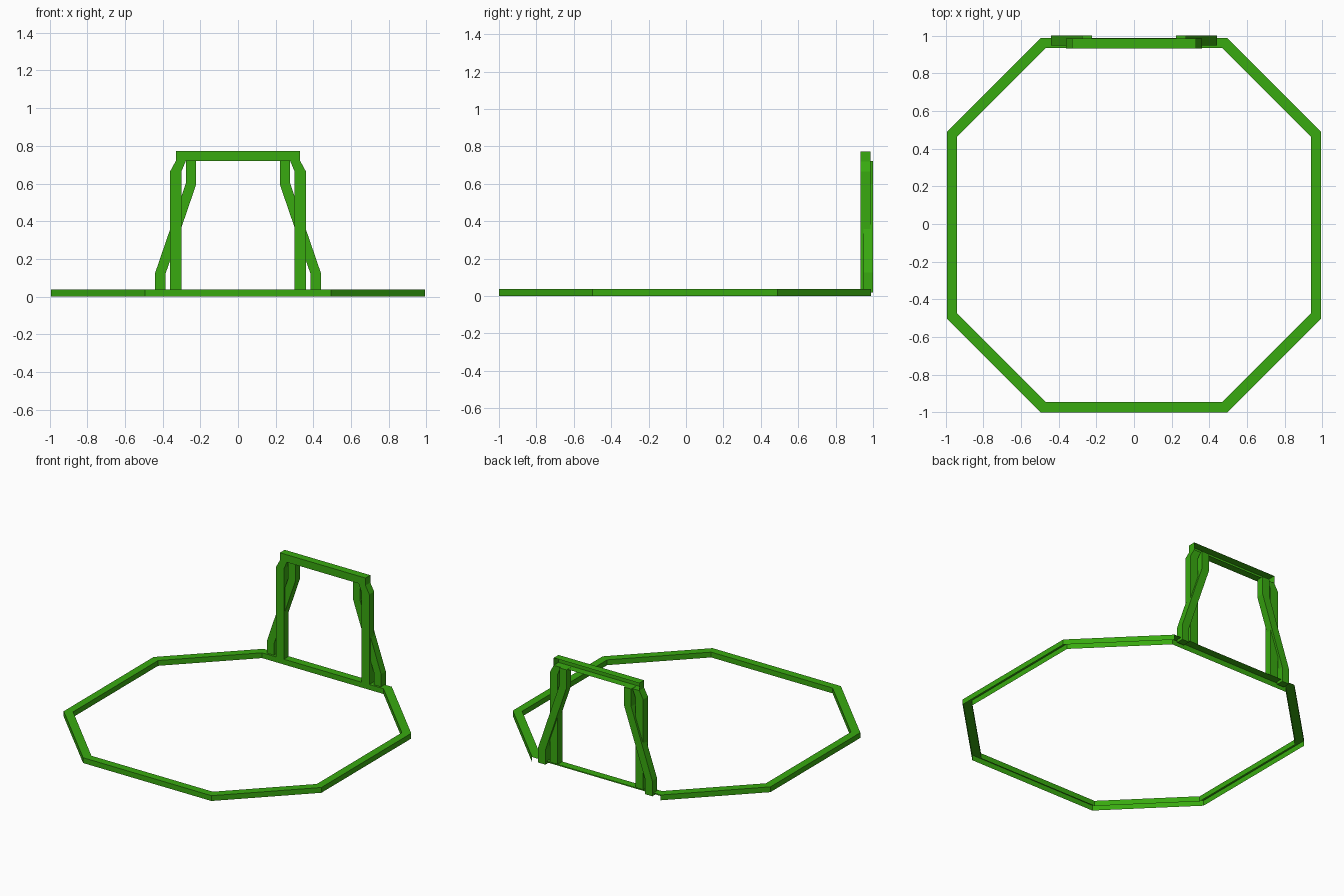
import bpy, bmesh

if "Cube" in bpy.data.objects:
    bpy.data.objects.remove(bpy.data.objects["Cube"])

green = bpy.data.materials.new("green_paint")
green.diffuse_color = (0.04, 0.40, 0.005, 1)
green.use_nodes = True
green.node_tree.nodes["Principled BSDF"].inputs["Base Color"].default_value = green.diffuse_color


def finish(bm, name):
    bmesh.ops.recalc_face_normals(bm, faces=bm.faces[:])
    mesh = bpy.data.meshes.new(name)
    bm.to_mesh(mesh)
    bm.free()
    mesh.materials.append(green)
    ob = bpy.data.objects.new(name, mesh)
    bpy.context.collection.objects.link(ob)
    return ob


def plate(name, outline, y0, y1, open_back=False):
    """Extrude an x-z outline from y0 to y1."""
    bm = bmesh.new()
    front = [bm.verts.new((x, y0, z)) for x, z in outline]
    back = [bm.verts.new((x, y1, z)) for x, z in outline]
    bm.faces.new(front)
    if not open_back:
        bm.faces.new(back[::-1])
    n = len(outline)
    for i in range(n):
        j = (i + 1) % n
        bm.faces.new((front[i], back[i], back[j], front[j]))
    return finish(bm, name)


# Octagonal base rim: a channel open underneath, and open behind at the doorway
CY, R, C, H = -0.006, 0.994, 0.495, 0.037
octagon = [(C, R), (-C, R), (-R, C), (-R, -C), (-C, -R), (C, -R), (R, -C), (R, C)]
bm = bmesh.new()
rings = []
for scale, z in ((1, 0), (1, H), (0.946, H), (0.946, 0)):
    rings.append([bm.verts.new((x * scale, y * scale + CY, z)) for x, y in octagon])
for i in range(8):
    j = (i + 1) % 8
    for k in range(3):
        if i == 0 and k == 0:
            continue
        bm.faces.new((rings[k][i], rings[k][j], rings[k + 1][j], rings[k + 1][i]))
finish(bm, "base_rim")

# Door frame posts and the braces behind them, on both sides
post = [(0.30, H), (0.36, H), (0.36, 0.665), (0.33, 0.72), (0.277, 0.72), (0.30, 0.665)]
brace = [(0.385, 0.018), (0.44, 0.018), (0.44, 0.125), (0.277, 0.60),
         (0.277, 0.722), (0.222, 0.722), (0.222, 0.595), (0.385, 0.12)]
for side, s in (("right", 1), ("left", -1)):
    plate("post_" + side, [(s * x, z) for x, z in post], 0.933, 0.986)
    plate("brace_" + side, [(s * x, z) for x, z in brace], 0.948, 1.0)

# Lintel across the top, hollow from behind
plate("lintel", [(-0.33, 0.72), (0.33, 0.72), (0.33, 0.772), (-0.33, 0.772)],
      0.933, 0.986, open_back=True)
